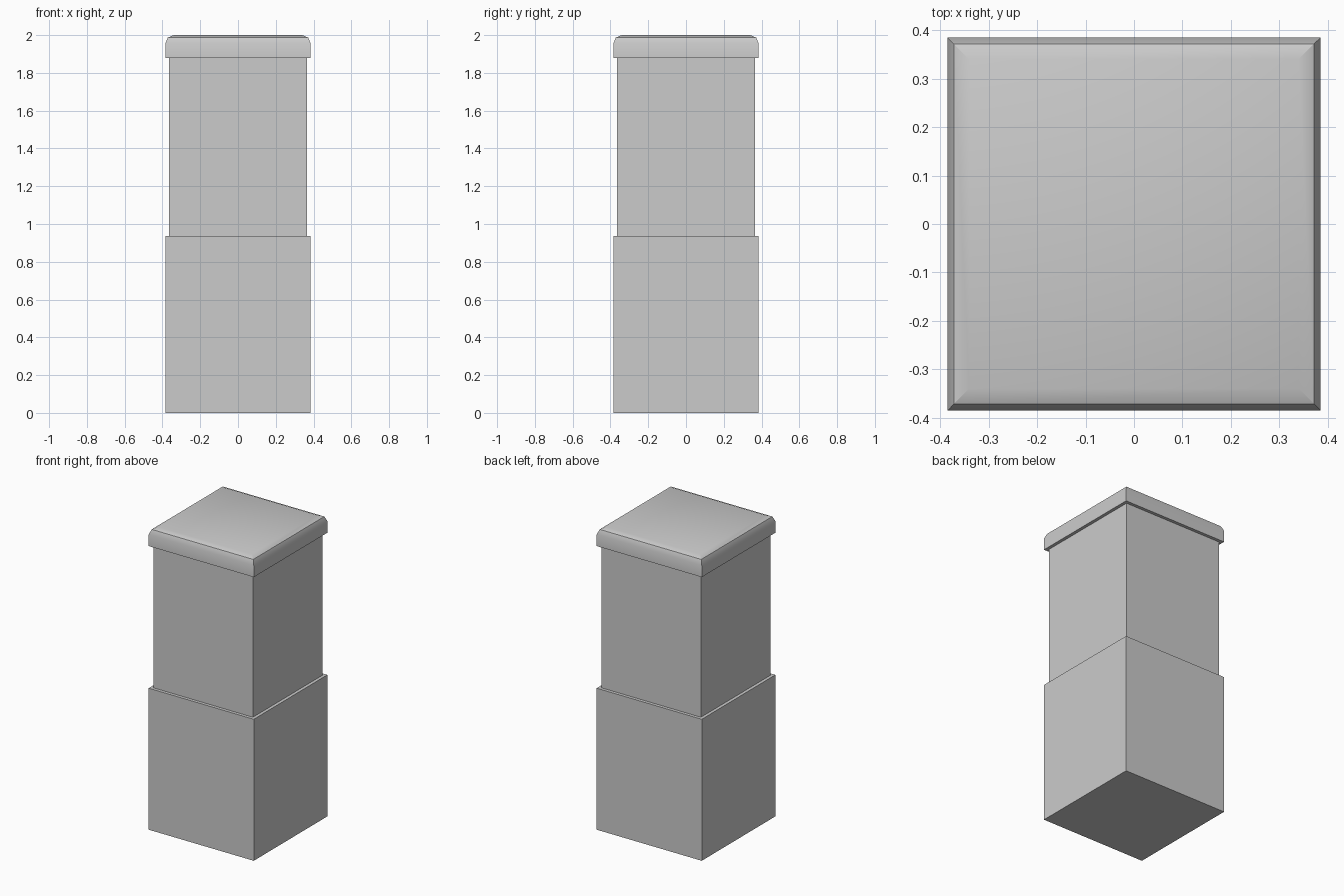
import bpy, bmesh, math

if "Cube" in bpy.data.objects:
    bpy.data.objects.remove(bpy.data.objects["Cube"])


def square_loft(name, profile, smooth=False):
    """Closed square-section solid from (half_width, z) profile points."""
    bm = bmesh.new()
    rings = [[bm.verts.new((sx * r, sy * r, z))
              for sx, sy in ((-1, -1), (1, -1), (1, 1), (-1, 1))]
             for r, z in profile]
    bm.faces.new(rings[0][::-1])
    bm.faces.new(rings[-1])
    for low, high in zip(rings, rings[1:]):
        for i in range(4):
            j = (i + 1) % 4
            bm.faces.new((low[i], low[j], high[j], high[i]))
    mesh = bpy.data.meshes.new(name)
    bm.to_mesh(mesh)
    bm.free()
    obj = bpy.data.objects.new(name, mesh)
    bpy.context.collection.objects.link(obj)
    if smooth:
        bpy.ops.object.select_all(action='DESELECT')
        obj.select_set(True)
        bpy.context.view_layer.objects.active = obj
        bpy.ops.object.shade_smooth_by_angle(angle=math.radians(30))
    return obj


W = 0.385       # half width of base and cap
SHAFT = 0.364   # half width of the narrower shaft

# Wide lower block and recessed upper shaft
square_loft("pillar_base", [(W, 0), (W, 0.937)])
square_loft("pillar_shaft", [(SHAFT, 0.937), (SHAFT, 1.878)])

# Overhanging cap with a two-step rounded top edge
r = 0.045
k = r * (1 - math.cos(math.radians(45)))
square_loft("pillar_cap",
            [(W, 1.878), (W, 2 - r), (W - k, 2 - k), (W - r, 2)],
            smooth=True)
